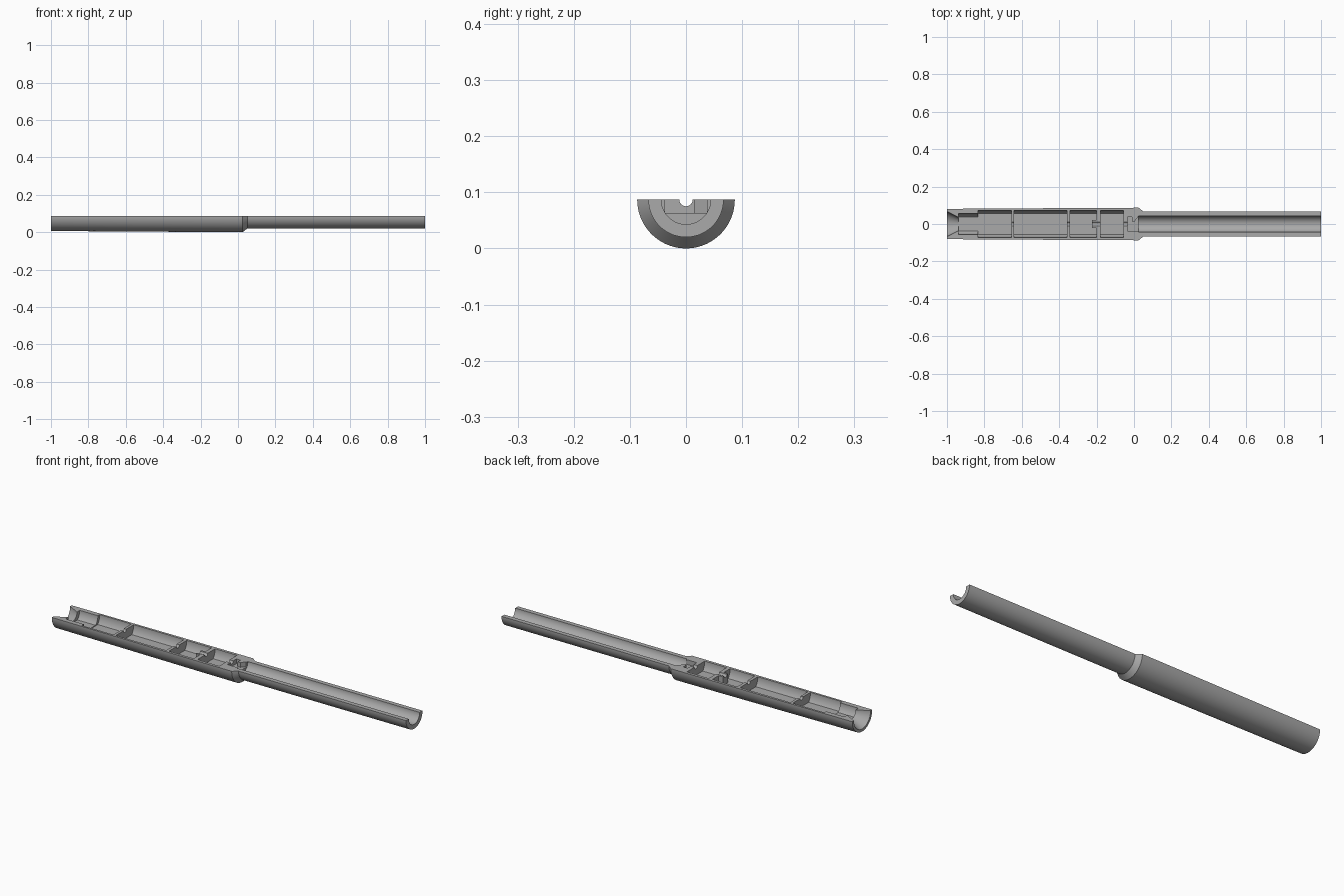
import bpy, bmesh, math
from mathutils import Vector, Matrix

AXIS_Z = 0.087      # split plane of the half shell
FLOOR_Z = 0.042     # flat floor of the chambers

if "Cube" in bpy.data.objects:
    bpy.data.objects.remove(bpy.data.objects["Cube"])

grey = bpy.data.materials.new("plain grey")
grey.use_nodes = True
grey.diffuse_color = (0.4, 0.4, 0.4, 1)
grey.node_tree.nodes["Principled BSDF"].inputs["Base Color"].default_value = (0.4, 0.4, 0.4, 1)


def finish(name, bm):
    bmesh.ops.recalc_face_normals(bm, faces=bm.faces)
    mesh = bpy.data.meshes.new(name)
    bm.to_mesh(mesh)
    bm.free()
    mesh.materials.append(grey)
    obj = bpy.data.objects.new(name, mesh)
    bpy.context.collection.objects.link(obj)
    return obj


def lathe(name, profile, clip=None, keep_above=True, segments=72):
    """Solid of revolution about the long axis, from (x, radius) points."""
    bm = bmesh.new()
    rings = []
    for x, r in profile:
        angles = [2 * math.pi * i / segments for i in range(segments)]
        rings.append([bm.verts.new((x, r * math.cos(a), AXIS_Z + r * math.sin(a))) for a in angles])
    for a, b in zip(rings, rings[1:]):
        for i in range(segments):
            j = (i + 1) % segments
            bm.faces.new((a[i], a[j], b[j], b[i]))
    bm.faces.new(rings[0])
    bm.faces.new(rings[-1])
    if clip is not None:
        geom = bm.verts[:] + bm.edges[:] + bm.faces[:]
        cut = bmesh.ops.bisect_plane(bm, geom=geom, dist=1e-6, plane_co=(0, 0, clip),
                                     plane_no=(0, 0, 1), clear_inner=keep_above,
                                     clear_outer=not keep_above)
        edges = [e for e in cut["geom_cut"] if isinstance(e, bmesh.types.BMEdge)]
        bmesh.ops.contextual_create(bm, geom=edges)
    return finish(name, bm)


def box(name, low, high):
    low, high = Vector(low), Vector(high)
    bm = bmesh.new()
    bmesh.ops.create_cube(bm, size=1, matrix=Matrix.Translation((low + high) / 2)
                          @ Matrix.Diagonal((*(high - low), 1)))
    return finish(name, bm)


def combine(target, tool, operation="DIFFERENCE"):
    mod = target.modifiers.new(tool.name, "BOOLEAN")
    mod.operation = operation
    mod.solver = "EXACT"
    mod.object = tool
    bpy.context.view_layer.objects.active = target
    bpy.ops.object.modifier_apply(modifier=mod.name)
    bpy.data.objects.remove(tool)


# Outer half shell: tapered handle, chamfered shoulder, slim barrel
shell = lathe("half_shell", [(-1, 0.081), (-0.2, 0.086), (0.025, 0.087), (0.05, 0.067), (1, 0.067)],
              AXIS_Z, keep_above=False)

# Long round bore of the barrel
combine(shell, lathe("bore", [(0.025, 0.044), (1.1, 0.044)]))

# Flared mouth and narrow pocket at the handle end
combine(shell, lathe("mouth", [(-1.02, 0.078), (-0.932, 0.032)]))
combine(shell, lathe("end_pocket", [(-0.938, 0.057), (-0.83, 0.057)], FLOOR_Z + 0.003))

# Row of chambers separated by thin ribs
for start, end in [(-0.835, -0.656), (-0.642, -0.357), (-0.341, -0.2), (-0.18, -0.056)]:
    combine(shell, lathe("chamber", [(start, 0.072), (end, 0.072)], FLOOR_Z))

# Boss on the third rib
combine(shell, box("rib_boss", (-0.224, -0.022, 0.04), (-0.19, 0.022, AXIS_Z)), "UNION")

# Slot leading into the bore
combine(shell, box("slot", (-0.035, -0.037, 0.063), (0.03, 0.037, 0.12)))

# Slanted stop inside the slot
bm = bmesh.new()
outline = [(-0.01, 0.04), (0.022, 0.04), (0.004, 0.014), (-0.012, 0.014)]
base = bm.faces.new([bm.verts.new((x, y, 0.06)) for x, y in outline])
top = bmesh.ops.extrude_face_region(bm, geom=[base])["geom"]
bmesh.ops.translate(bm, vec=(0, 0, AXIS_Z - 0.06),
                    verts=[v for v in top if isinstance(v, bmesh.types.BMVert)])
combine(shell, finish("slanted_stop", bm), "UNION")

# Small round notch running through every rib
combine(shell, lathe("rib_notch", [(-0.85, 0.012), (-0.02, 0.012)], segments=24))

# Smooth round walls, crisp corners
bpy.ops.object.select_all(action="DESELECT")
shell.select_set(True)
bpy.context.view_layer.objects.active = shell
bpy.ops.object.shade_smooth_by_angle(angle=math.radians(25))
